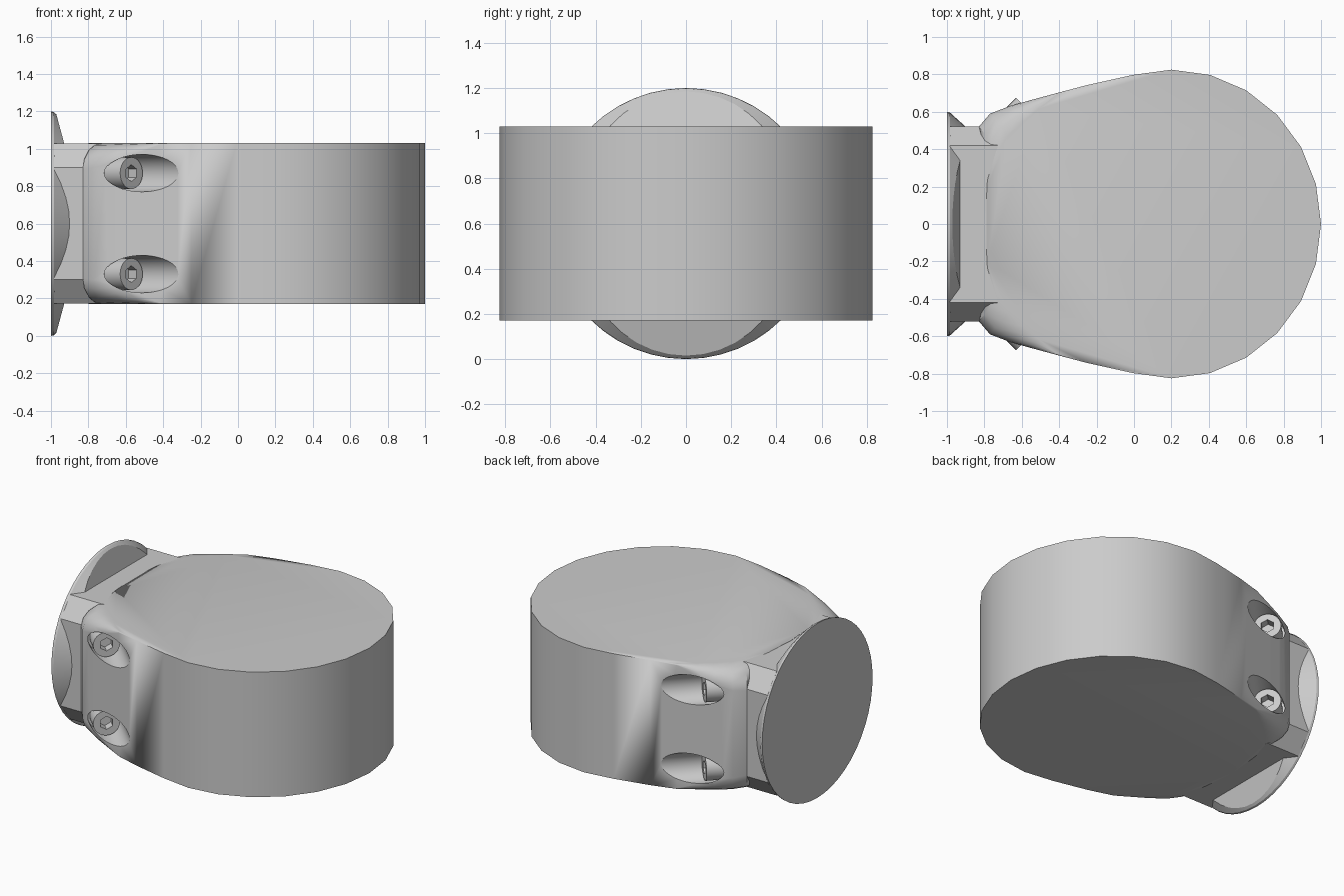
import bpy, bmesh, math
from mathutils import Vector, Matrix

cube = bpy.data.objects.get("Cube")
if cube:
    bpy.data.objects.remove(cube, do_unlink=True)

grey = bpy.data.materials.new("plain_grey")
grey.use_nodes = True
colour = (0.6, 0.6, 0.6, 1)
grey.diffuse_color = colour
grey.node_tree.nodes["Principled BSDF"].inputs["Base Color"].default_value = colour

MID, HALF = 0.6, 0.43  # middle height and half height of the body


def make(name, bm):
    bmesh.ops.remove_doubles(bm, verts=bm.verts, dist=0.0005)
    bmesh.ops.recalc_face_normals(bm, faces=bm.faces)
    mesh = bpy.data.meshes.new(name)
    bm.to_mesh(mesh)
    bm.free()
    obj = bpy.data.objects.new(name, mesh)
    bpy.context.collection.objects.link(obj)
    mesh.materials.append(grey)
    return obj


def loft(rings):
    """Closed solid through rings of equal point count."""
    bm = bmesh.new()
    loops = [[bm.verts.new(p) for p in ring] for ring in rings]
    n = len(loops[0])
    for a, b in zip(loops, loops[1:]):
        for i in range(n):
            j = (i + 1) % n
            bm.faces.new((a[i], a[j], b[j], b[i]))
    bm.faces.new(loops[0][::-1])
    bm.faces.new(loops[-1])
    return bm


def activate(obj):
    bpy.ops.object.select_all(action='DESELECT')
    obj.select_set(True)
    bpy.context.view_layer.objects.active = obj


def smooth(obj, angle=30):
    activate(obj)
    bpy.ops.object.shade_smooth_by_angle(angle=math.radians(angle))


def cut(obj, cutter):
    mod = obj.modifiers.new("cut", 'BOOLEAN')
    mod.operation = 'DIFFERENCE'
    mod.solver = 'EXACT'
    mod.object = cutter
    activate(obj)
    bpy.ops.object.modifier_apply(modifier=mod.name)
    bpy.data.objects.remove(cutter, do_unlink=True)


def rod(name, base, axis, radius, length, sides):
    """Cylinder starting at base and running along axis."""
    bm = bmesh.new()
    place = Matrix.Translation(base + axis * length / 2) @ axis.to_track_quat('Z', 'Y').to_matrix().to_4x4()
    bmesh.ops.create_cone(bm, cap_ends=True, segments=sides, radius1=radius,
                          radius2=radius, depth=length, matrix=place)
    return make(name, bm)


# Body: round nose tapering to a narrower tail with softened corners
nose = [(0.2 + 0.8 * math.cos(math.radians(a)), 0.825 * math.sin(math.radians(a)))
        for a in range(-105, 106, 15)]
tail = [(-0.25, 0.743), (-0.42, 0.698), (-0.55, 0.663), (-0.66, 0.632),
        (-0.77, 0.59), (-0.83, 0.52), (-0.785, 0.2)]
outline = nose + tail + [(-0.8, 0)] + [(x, -y) for x, y in reversed(tail)]


def body_ring(angle, side):
    ring = []
    for x, y in outline:
        f = 0.14 * min(1, max(0, (-0.4 - x) / 0.4)) if abs(y) > 0.4 else 0
        inset = f * (1 - math.cos(angle))
        z = HALF - f * (1 - math.sin(angle))
        ring.append((x + 0.75 * inset, y - math.copysign(0.9 * inset, y), MID + side * z))
    return ring


steps = [math.radians(a) for a in (0, 22.5, 45, 67.5, 90)]
body = make("body", loft([body_ring(a, -1) for a in reversed(steps)] +
                         [body_ring(a, 1) for a in steps]))

# Angled screw pockets and socket screws on both flanks
for side in (1, -1):
    axis = Vector((1, side, 0)).normalized()
    for z in (0.33, 0.87):
        face = Vector((-0.57, side * 0.615, z))
        cut(body, rod("pocket_cutter", face - axis * 0.12, axis, 0.1, 0.6, 32))
        screw = rod("screw_" + ("left" if side > 0 else "right"),
                    face - axis * 0.13, axis, 0.085, 0.13, 32)
        cut(screw, rod("socket_cutter", face - axis * 0.06, axis, 0.045, 0.1, 6))
        smooth(screw)
smooth(body)

# Mount neck: chamfered block joining the body to the flange
corner = [(0.52, 0.3), (0.42, 0.428)]
section = corner + [(-y, z) for y, z in reversed(corner)]
section += [(-y, -z) for y, z in section]
make("mount_neck", loft([[(x, y, MID + z) for y, z in section] for x in (-0.985, -0.73)]))

# Mount flange: shallow cone sliced by sloping planes above and below
turn = [2 * math.pi * i / 48 for i in range(48)]
flange = loft([[(x, r * math.cos(t), MID + r * math.sin(t)) for t in turn]
               for x, r in ((-1, 0.6), (-0.985, 0.597), (-0.9, 0.52))])
for side in (1, -1):
    cutting = bmesh.ops.bisect_plane(
        flange, geom=flange.verts[:] + flange.edges[:] + flange.faces[:], dist=0.0001,
        plane_co=(-0.972, 0, MID + side * 0.587), plane_no=(1, 0, side * 0.27), clear_outer=True)
    rim = [e for e in cutting["geom_cut"] if isinstance(e, bmesh.types.BMEdge)]
    bmesh.ops.holes_fill(flange, edges=rim, sides=0)
smooth(make("mount_flange", flange), 12)
